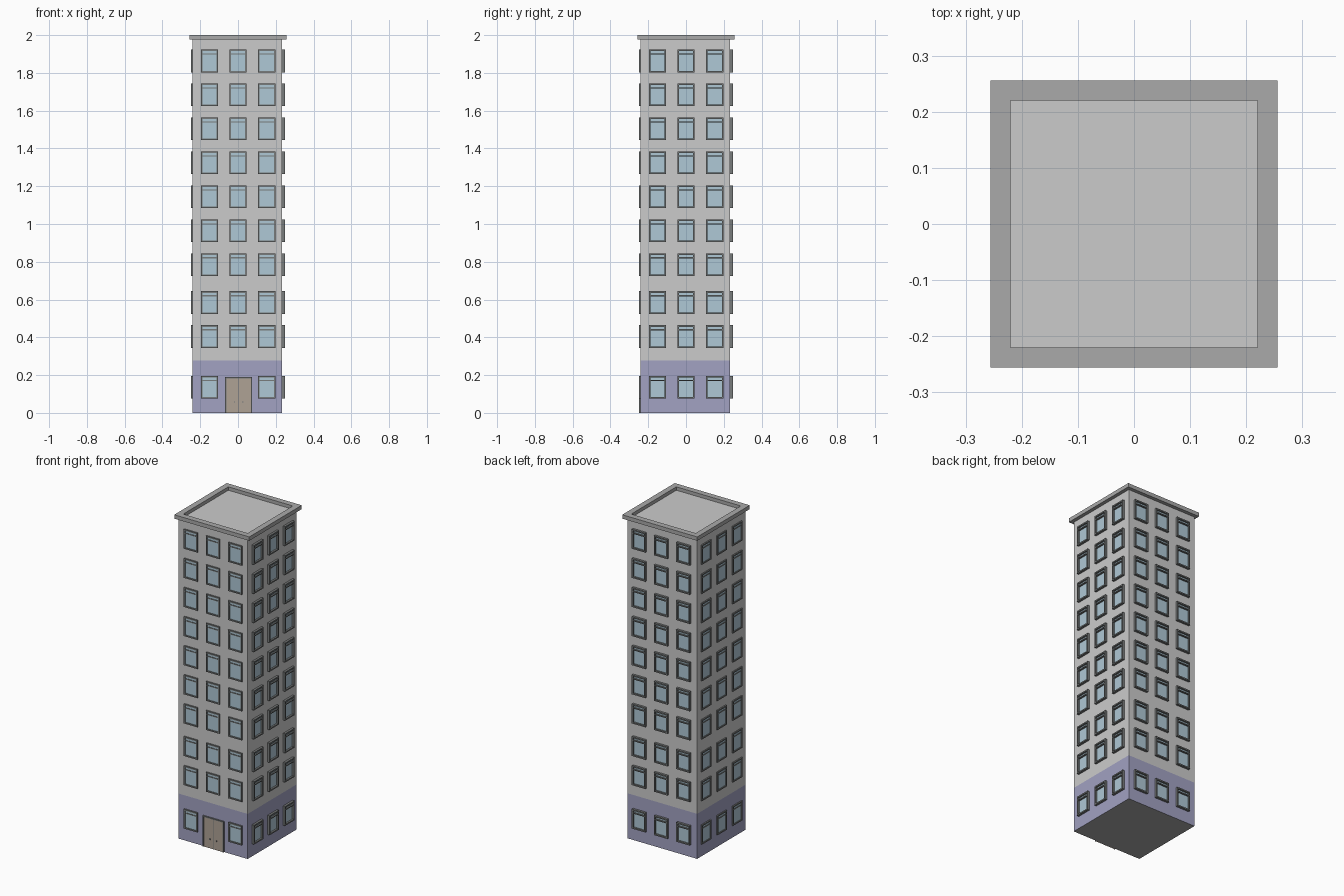
import bpy, bmesh
from mathutils import Matrix, Vector
from math import pi

if "Cube" in bpy.data.objects:
    bpy.data.objects.remove(bpy.data.objects["Cube"])

LO, HI = -0.240, 0.234          # wall planes in x and y
OUT = 0.248                     # outer plane of the window frames


def material(name, r, g, b):
    m = bpy.data.materials.new(name)
    m.diffuse_color = (r, g, b, 1)
    m.use_nodes = True
    m.node_tree.nodes["Principled BSDF"].inputs["Base Color"].default_value = m.diffuse_color
    return m


WALL = material("wall_grey", 0.69, 0.69, 0.69)
DARK = material("dark_grey", 0.40, 0.40, 0.40)
BASE = material("base_violet", 0.36, 0.36, 0.54)
FRAME = material("frame_charcoal", 0.19, 0.20, 0.20)
GLASS = material("glass_blue", 0.43, 0.58, 0.67)
WOOD = material("door_brown", 0.43, 0.36, 0.30)


def add_box(bm, lo, hi):
    lo, hi = Vector(lo), Vector(hi)
    mat = Matrix.Translation((lo + hi) / 2) @ Matrix.Diagonal((*(hi - lo), 1))
    bmesh.ops.create_cube(bm, size=1, matrix=mat)


def make(name, boxes, mat, turn=0):
    bm = bmesh.new()
    for lo, hi in boxes:
        add_box(bm, lo, hi)
    bm.transform(Matrix.Rotation(turn, 4, 'Z'))
    me = bpy.data.meshes.new(name)
    bm.to_mesh(me)
    bm.free()
    me.materials.append(mat)
    ob = bpy.data.objects.new(name, me)
    bpy.context.collection.objects.link(ob)
    return ob


# Walls: coloured ground floor with a grey underside, plain tower above
ground = make("ground_floor", [((LO, LO, 0), (HI, HI, 0.278))], BASE)
ground.data.materials.append(DARK)
for p in ground.data.polygons:
    if p.normal.z < -0.5:
        p.material_index = 1
make("tower_walls", [((LO, LO, 0.278), (HI, HI, 1.979))], WALL)

# Parapet ring around the flat roof
R, I, Z0, Z1 = 0.256, 0.22, 1.976, 2.0
make("roof_parapet", [((-R, -R, Z0), (R, -I, Z1)), ((-R, I, Z0), (R, R, Z1)),
                      ((-R, -I, Z0), (-I, I, Z1)), ((I, -I, Z0), (R, I, Z1))], DARK)

# Windows: three columns by ten rows on each side
COLS = (-0.151, 0, 0.152)
ROWS = [0.136, 0.404, 0.584] + [0.785 + 0.1797 * i for i in range(7)]
W, H, T = 0.046, 0.06, 0.008


def window_side(side, turn, wall, has_door):
    frames, panes = [], []
    for z in ROWS:
        for x in COLS:
            if has_door and x == 0 and z == ROWS[0]:
                continue
            y0, y1 = -OUT, -wall + 0.004
            l, r, b, t = x - W, x + W, z - H, z + H
            frames += [((l, y0, b), (l + T, y1, t)), ((r - T, y0, b), (r, y1, t)),
                       ((l + T, y0, b), (r - T, y1, b + T)),
                       ((l + T, y0, t - T), (r - T, y1, t)),
                       ((l + T, y0 + 0.002, t - 0.027), (r - T, y1, t - 0.021))]
            panes.append(((l + T, -wall - 0.003, b + T), (r - T, y1, t - T)))
    make(side + "_window_frames", frames, FRAME, turn)
    make(side + "_window_panes", panes, GLASS, turn)


window_side("front", 0, -LO, True)
window_side("right", pi / 2, HI, False)
window_side("back", pi, HI, False)
window_side("left", -pi / 2, -LO, False)

# Double entrance door with surround and handles
DL, DR, DT, DM = -0.068, 0.075, 0.19, 0.0035
make("door_frame", [((DL, -OUT, 0), (DL + 0.007, LO + 0.004, DT)),
                    ((DR - 0.007, -OUT, 0), (DR, LO + 0.004, DT)),
                    ((DL + 0.007, -OUT, DT - 0.007), (DR - 0.007, LO + 0.004, DT)),
                    ((DM - 0.002, -OUT + 0.001, 0), (DM + 0.002, LO + 0.004, DT - 0.007))], FRAME)
make("door_leaves", [((DL + 0.007, -0.245, 0), (DM - 0.002, LO + 0.004, DT - 0.007)),
                     ((DM + 0.002, -0.245, 0), (DR - 0.007, LO + 0.004, DT - 0.007))], WOOD)
make("door_handles", [((DM + s * 0.022 - 0.003, -0.250, 0.054), (DM + s * 0.022 + 0.003, -0.244, 0.061))
                      for s in (-1, 1)], FRAME)
